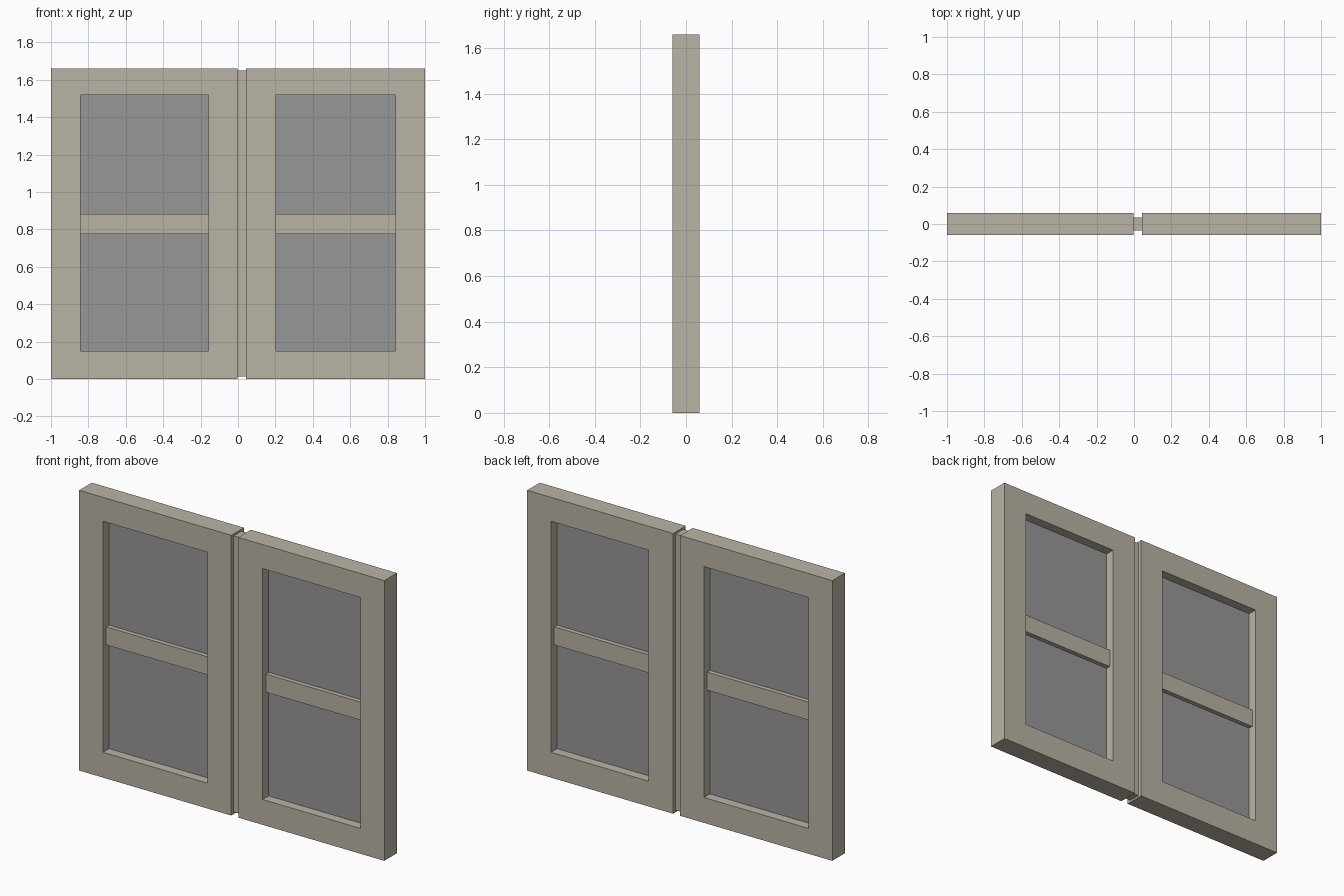
import bpy, bmesh

if "Cube" in bpy.data.objects:
    bpy.data.objects.remove(bpy.data.objects["Cube"])


def srgb(*rgb):
    return [((c / 255 + 0.055) / 1.055) ** 2.4 for c in rgb] + [1.0]


def material(name, color):
    m = bpy.data.materials.new(name)
    m.diffuse_color = color
    m.use_nodes = True
    m.node_tree.nodes["Principled BSDF"].inputs["Base Color"].default_value = m.diffuse_color
    return m


paint = material("beige paint", srgb(186, 180, 165))
glass = material("grey glass", srgb(151, 151, 151))


def finish(name, bm, mat):
    bmesh.ops.recalc_face_normals(bm, faces=bm.faces)
    mesh = bpy.data.meshes.new(name)
    bm.to_mesh(mesh)
    bm.free()
    mesh.materials.append(mat)
    bpy.context.collection.objects.link(bpy.data.objects.new(name, mesh))


def box(name, x0, x1, z0, z1, half_depth, mat):
    bm = bmesh.new()
    bmesh.ops.create_cube(bm, size=1)
    for v in bm.verts:
        v.co = ((x0 + x1) / 2 + v.co.x * (x1 - x0),
                v.co.y * 2 * half_depth,
                (z0 + z1) / 2 + v.co.z * (z1 - z0))
    finish(name, bm, mat)


def frame(name, outer, inner, half_depth, mat):
    """Rectangular ring with an open centre; rects are (x0, x1, z0, z1)."""
    bm = bmesh.new()
    loops = []
    for (x0, x1, z0, z1), y in ((outer, -half_depth), (inner, -half_depth),
                                (inner, half_depth), (outer, half_depth)):
        loops.append([bm.verts.new((x, y, z)) for x, z in
                      ((x0, z0), (x1, z0), (x1, z1), (x0, z1))])
    for k in range(4):
        a, b = loops[k], loops[(k + 1) % 4]
        for i in range(4):
            j = (i + 1) % 4
            bm.faces.new((a[i], a[j], b[j], b[i]))
    finish(name, bm, mat)


HEIGHT, HALF = 1.66, 0.059
OPEN_Z0, OPEN_Z1 = 0.15, 1.518

# two window sashes: frame, cross bar and thin glass pane
for side, x0, x1, i0, i1 in (("left", -1.0, -0.003, -0.843, -0.159),
                             ("right", 0.043, 1.0, 0.203, 0.843)):
    frame(side + "_sash_frame", (x0, x1, 0, HEIGHT),
          (i0, i1, OPEN_Z0, OPEN_Z1), HALF, paint)
    box(side + "_cross_bar", i0, i1, 0.775, 0.882, 0.03, paint)
    box(side + "_glass_pane", i0, i1, OPEN_Z0, OPEN_Z1, 0.003, glass)

# narrow strip joining the sashes
box("centre_strip", -0.003, 0.043, 0.012, 1.648, 0.036, paint)
